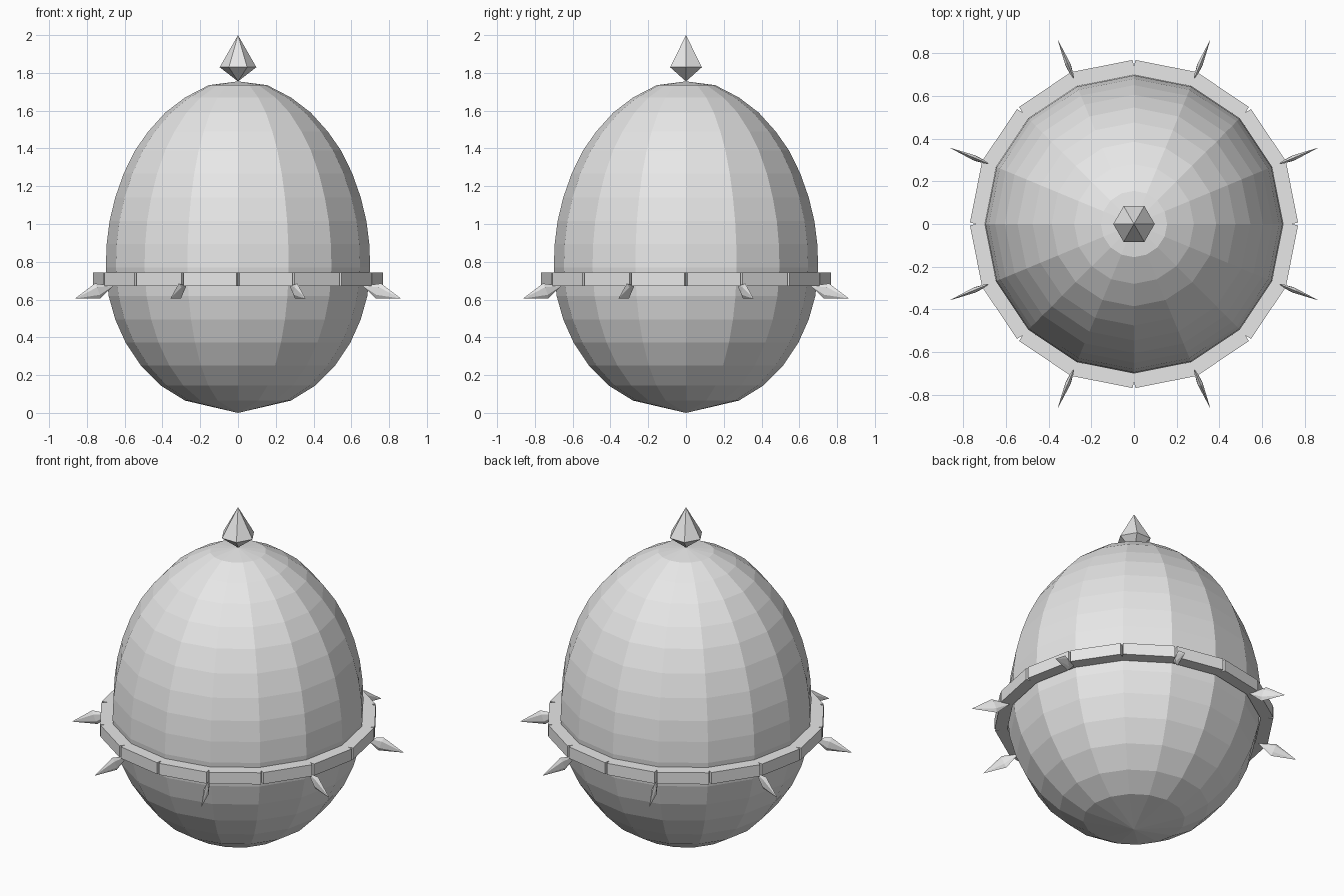
import bpy
import math

if "Cube" in bpy.data.objects:
    bpy.data.objects.remove(bpy.data.objects["Cube"])

SIDES = 16

grey = bpy.data.materials.new("light grey")
grey.diffuse_color = (0.8, 0.8, 0.8, 1.0)
grey.use_nodes = True
grey.node_tree.nodes["Principled BSDF"].inputs["Base Color"].default_value = grey.diffuse_color


def add_object(name, verts, faces):
    mesh = bpy.data.meshes.new(name)
    mesh.from_pydata(verts, [], faces)
    mesh.materials.append(grey)
    obj = bpy.data.objects.new(name, mesh)
    bpy.context.collection.objects.link(obj)
    return obj


def polar(r, angle, z):
    return (r * math.cos(angle), r * math.sin(angle), z)


def lathe(name, bottom, profile, top, sides):
    """Closed revolved solid: pole, rings of (radius, z), pole."""
    verts = [(0, 0, bottom)]
    for r, z in profile:
        verts += [polar(r, math.tau * i / sides, z) for i in range(sides)]
    verts.append((0, 0, top))
    last, faces = len(verts) - 1, []
    start = 1 + (len(profile) - 1) * sides
    for i in range(sides):
        j = (i + 1) % sides
        faces.append((0, 1 + j, 1 + i))
        for k in range(len(profile) - 1):
            a = 1 + k * sides
            faces.append((a + i, a + j, a + sides + j, a + sides + i))
        faces.append((start + i, start + j, last))
    return add_object(name, verts, faces)


# Egg body
egg_profile = [(0.28, 0.065), (0.41, 0.145), (0.515, 0.252), (0.595, 0.372),
               (0.65, 0.495), (0.685, 0.62), (0.70, 0.77), (0.695, 0.895),
               (0.68, 1.015), (0.65, 1.14), (0.605, 1.268), (0.545, 1.39),
               (0.475, 1.49), (0.385, 1.59), (0.28, 1.67), (0.155, 1.735)]
lathe("egg_body", 0.0, egg_profile, 1.755, SIDES)

# Six-sided gem on the top
lathe("top_gem", 1.755, [(0.097, 1.83)], 2.0, 6)

# Belt of plates with a narrow V groove at each corner
Z0, Z1 = 0.672, 0.742
half = 0.009
verts, faces = [], []
for i in range(SIDES):
    a = math.tau * i / SIDES
    section = [(0.698, a), (0.768, a - half), (0.738, a), (0.768, a + half)]
    for z in (Z0, Z1):
        verts += [polar(r, t, z) for r, t in section]
for i in range(SIDES):
    a, b = i * 8, ((i + 1) % SIDES) * 8
    # groove walls
    faces += [(a + 1, a + 2, a + 6, a + 5), (a + 2, a + 3, a + 7, a + 6)]
    # outer and inner walls of the plate
    faces += [(a + 3, b + 1, b + 5, a + 7), (b, a, a + 4, b + 4)]
    # top and bottom
    faces.append((a + 4, a + 6, a + 7, b + 5, b + 6, b + 4))
    faces.append((b, b + 2, b + 1, a + 3, a + 2, a))
add_object("belt", verts, faces)

# Eight flattened spikes pointing out and down below the belt
for n in range(8):
    a = math.tau * (n + 0.5) / 8
    pts = [(0.715, 0, 0.672), (0.935, 0, 0.605)]
    for k in range(6):
        t = math.tau * k / 6
        c, s = math.cos(t), math.sin(t)
        pts.append((0.805 + 0.015 * c, 0.014 * s, 0.645 + 0.04 * c))
    verts = [(x * math.cos(a) - y * math.sin(a),
              x * math.sin(a) + y * math.cos(a), z) for x, y, z in pts]
    faces = []
    for k in range(6):
        i, j = 2 + k, 2 + (k + 1) % 6
        faces += [(0, i, j), (1, j, i)]
    add_object(f"belt_spike_{n + 1}", verts, faces)
